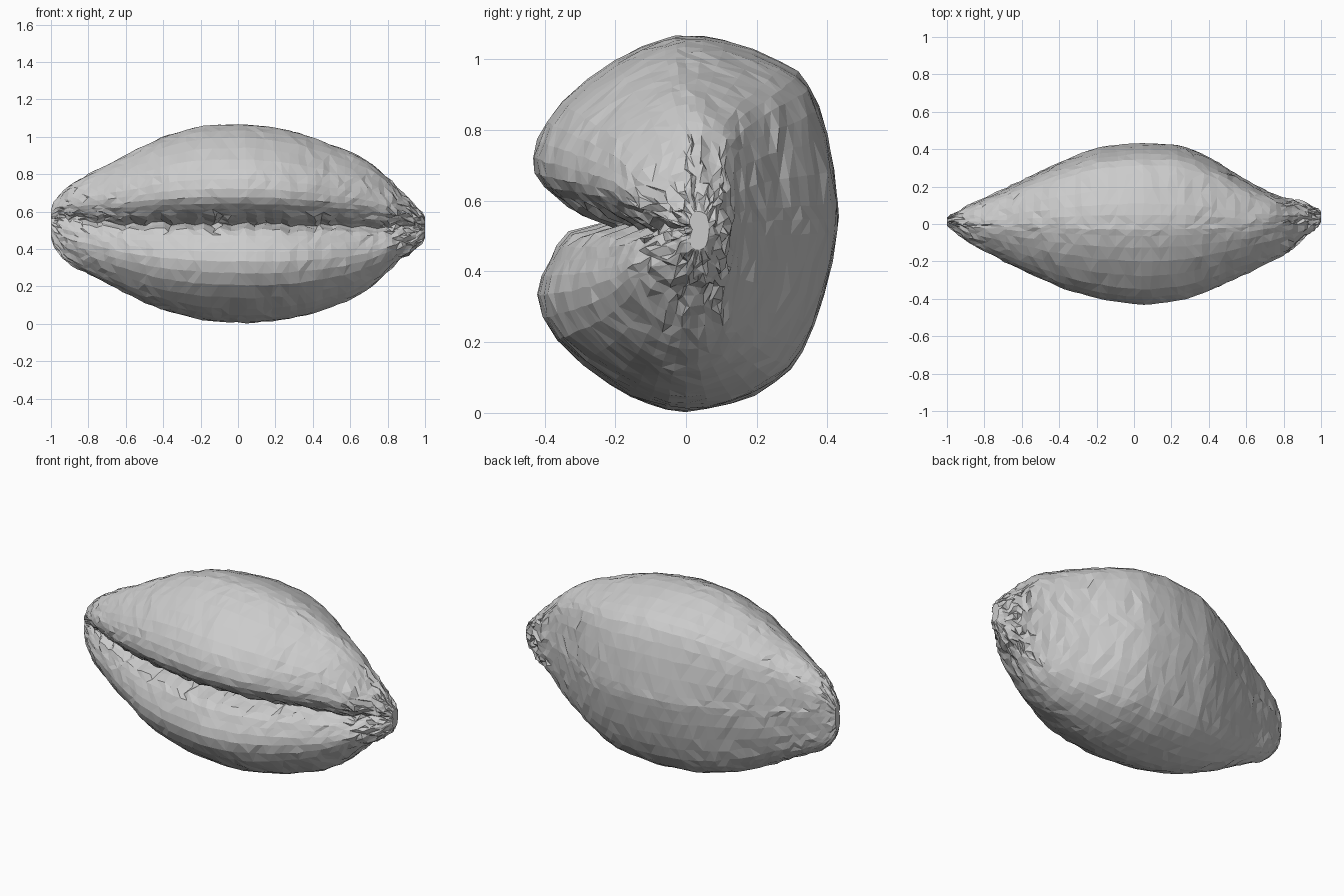
import bpy, bmesh, math, random
from mathutils import Vector

if "Cube" in bpy.data.objects:
    bpy.data.objects.remove(bpy.data.objects["Cube"])
random.seed(4)

# Outline stations along the shell: x, top z, bottom z, back y, front y
STATIONS = [
    (-1.00, 0.61, 0.46, 0.035, -0.01), (-0.96, 0.69, 0.37, 0.06, -0.04),
    (-0.87, 0.76, 0.30, 0.11, -0.105), (-0.75, 0.825, 0.245, 0.16, -0.17),
    (-0.60, 0.90, 0.16, 0.235, -0.245), (-0.40, 1.00, 0.07, 0.33, -0.335),
    (-0.20, 1.06, 0.02, 0.41, -0.395), (0.05, 1.067, 0.003, 0.435, -0.43),
    (0.25, 1.04, 0.02, 0.425, -0.405), (0.40, 0.995, 0.055, 0.36, -0.355),
    (0.60, 0.92, 0.125, 0.235, -0.265), (0.73, 0.85, 0.205, 0.165, -0.20),
    (0.81, 0.77, 0.30, 0.135, -0.16), (0.86, 0.71, 0.34, 0.13, -0.115),
    (0.93, 0.65, 0.38, 0.105, -0.05), (1.00, 0.57, 0.46, 0.065, 0.01),
]
# Cross-section: y as a fraction of half width, height as a fraction above/below the slot
SECTION = [
    (-0.50, 0.0), (-0.70, 0.06), (-0.87, 0.15), (-1.0, 0.27), (-0.98, 0.45),
    (-0.82, 0.65), (-0.47, 0.87), (-0.15, 0.98), (0.0, 1.0), (0.25, 0.98),
    (0.62, 0.86), (0.80, 0.74), (0.92, 0.48), (0.99, 0.12), (0.99, -0.04), (0.90, -0.38),
    (0.76, -0.68), (0.58, -0.85), (0.3, -0.96), (0.0, -1.0), (-0.25, -0.96),
    (-0.5, -0.86), (-0.86, -0.62), (-0.98, -0.38), (-0.90, -0.19), (-0.78, -0.06),
]


def catmull(a, b, c, d, t):
    return [0.5 * (2 * q + (r - p) * t + (2 * p - 5 * q + 4 * r - s) * t * t
            + (3 * q - p - 3 * r + s) * t ** 3) for p, q, r, s in zip(a, b, c, d)]


def station(x):
    for i in range(len(STATIONS) - 1):
        a, b = STATIONS[i], STATIONS[i + 1]
        if x <= b[0] + 1e-6:
            t = (x - a[0]) / (b[0] - a[0])
            return [p + (q - p) * t for p, q in zip(a, b)]


# Smoothed, closed cross-section loop
loop = []
for i in range(len(SECTION)):
    n = len(SECTION)
    for t in (0, 0.5):
        loop.append(catmull(SECTION[i - 1], SECTION[i], SECTION[(i + 1) % n], SECTION[(i + 2) % n], t))

# Shell body: loft the section through the stations
bm = bmesh.new()
rings = []
COUNT = 54
for k in range(COUNT + 1):
    x0 = -math.cos(math.pi * k / COUNT) * 0.45 + (2 * k / COUNT - 1) * 0.55
    near = [station(min(1, max(-1, x0 + d))) for d in (-0.03, 0, 0.03)]
    end = k in (0, COUNT)
    _, top, bot, back, front = near[1] if end else [sum(c) / 3 for c in zip(*near)]
    slot = 0.535 + 0.03 * max(0, -x0 - 0.6) / 0.4 - 0.02 * max(0, x0)
    mid = 0.03 * max(0, x0 - 0.6) / 0.4 + 0.012 * max(0, -x0 - 0.9) * 10
    tooth = random.uniform(-1, 1)
    ring = []
    for y, h in loop:
        height = (top - slot) if h > 0 else (slot - bot)
        p = 0.7 + 0.3 * min(1, height / 0.53)
        z = slot + math.copysign(abs(h) ** p, h) * height
        w = (back - mid) if y > 0 else (mid - front)
        yy = mid + y * w
        x = x0
        if not end:
            x += random.uniform(-0.009, 0.009)
            yy += random.uniform(-0.003, 0.003)
            z += random.uniform(-0.003, 0.003)
        # ragged teeth along the slot
        if y < 0 and abs(h) < 0.11 and not end:
            z += 0.012 * tooth
            x += 0.01 * random.uniform(-1, 1)
        # crumpled collar at the narrow canal end
        if x0 > 0.8 and not end:
            yy += random.uniform(-0.009, 0.009)
            z += random.uniform(-0.009, 0.009)
        ring.append(bm.verts.new((max(-1, min(1, x)), yy, max(0, z))))
    rings.append(ring)

N = len(loop)
for a, b in zip(rings, rings[1:]):
    for j in range(N):
        q = (a[j], a[(j + 1) % N], b[(j + 1) % N], b[j])
        i = random.choice((0, 1))
        q = q[i:] + q[:i]
        bm.faces.new((q[0], q[1], q[2]))
        bm.faces.new((q[0], q[2], q[3]))
bm.faces.new(rings[0])
bm.faces.new(rings[-1])
bmesh.ops.triangulate(bm, faces=[f for f in bm.faces if len(f.verts) > 4])
bmesh.ops.recalc_face_normals(bm, faces=bm.faces)
mesh = bpy.data.meshes.new("cowrie_shell")
bm.to_mesh(mesh)
bm.free()
shell = bpy.data.objects.new("cowrie_shell", mesh)
bpy.context.collection.objects.link(shell)
